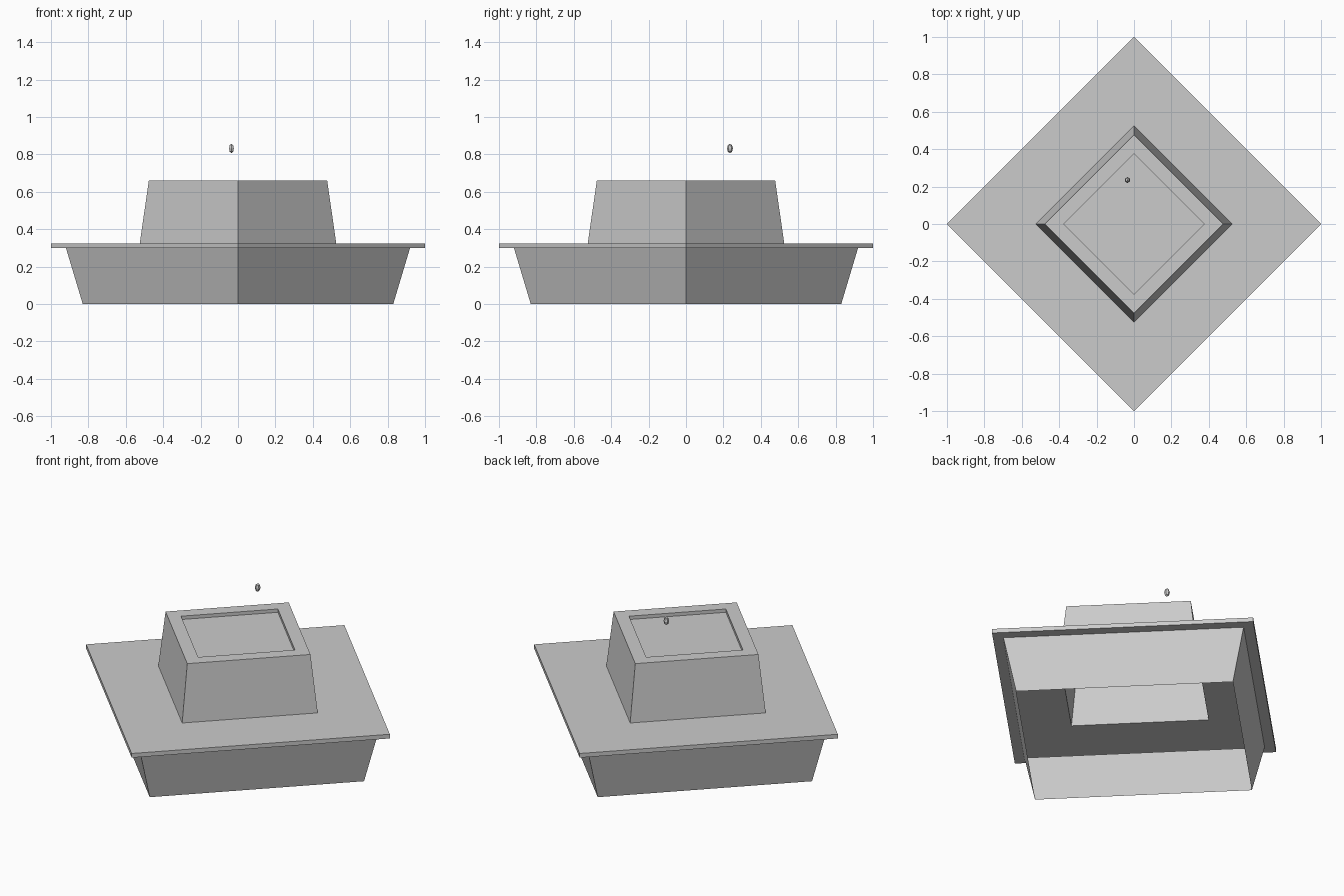
import bpy, bmesh, math

cube = bpy.data.objects.get("Cube")
if cube:
    bpy.data.objects.remove(cube, do_unlink=True)

grey = bpy.data.materials.new("plain grey")
grey.use_nodes = True
colour = (0.6, 0.6, 0.6, 1)
grey.diffuse_color = colour
grey.node_tree.nodes["Principled BSDF"].inputs["Base Color"].default_value = colour


def add_object(name, bm):
    mesh = bpy.data.meshes.new(name)
    bm.to_mesh(mesh)
    bm.free()
    mesh.materials.append(grey)
    obj = bpy.data.objects.new(name, mesh)
    bpy.context.collection.objects.link(obj)
    return obj


def diamond_shell(name, profile, capped=False):
    """Sweep (radius, height) points round four corners, listed outward side up."""
    bm = bmesh.new()
    rings = []
    for radius, height in profile:
        rings.append([bm.verts.new((radius * math.cos(i * math.pi / 2),
                                    radius * math.sin(i * math.pi / 2), height))
                      for i in range(4)])
    for low, high in zip(rings, rings[1:]):
        for i in range(4):
            j = (i + 1) % 4
            bm.faces.new((low[i], low[j], high[j], high[i]))
    if capped:
        bm.faces.new(rings[-1])
    return add_object(name, bm)


# Open flared base
diamond_shell("base_walls", [(0.83, 0), (0.92, 0.3)])

# Overhanging hollow ledge, open under the upper box
diamond_shell("ledge", [(0.92, 0.3), (1, 0.3), (1, 0.325), (0.525, 0.325)])

# Tapered upper box with a shallow recess in its top
diamond_shell("upper_box", [(0.525, 0.325), (0.477, 0.66), (0.375, 0.66),
                            (0.375, 0.64)], capped=True)

# Small floating faceted bead
bm = bmesh.new()
bmesh.ops.create_uvsphere(bm, u_segments=6, v_segments=4, radius=1)
bmesh.ops.scale(bm, vec=(0.015, 0.016, 0.025), verts=bm.verts)
bmesh.ops.translate(bm, vec=(-0.035, 0.235, 0.832), verts=bm.verts)
add_object("floating_bead", bm)
